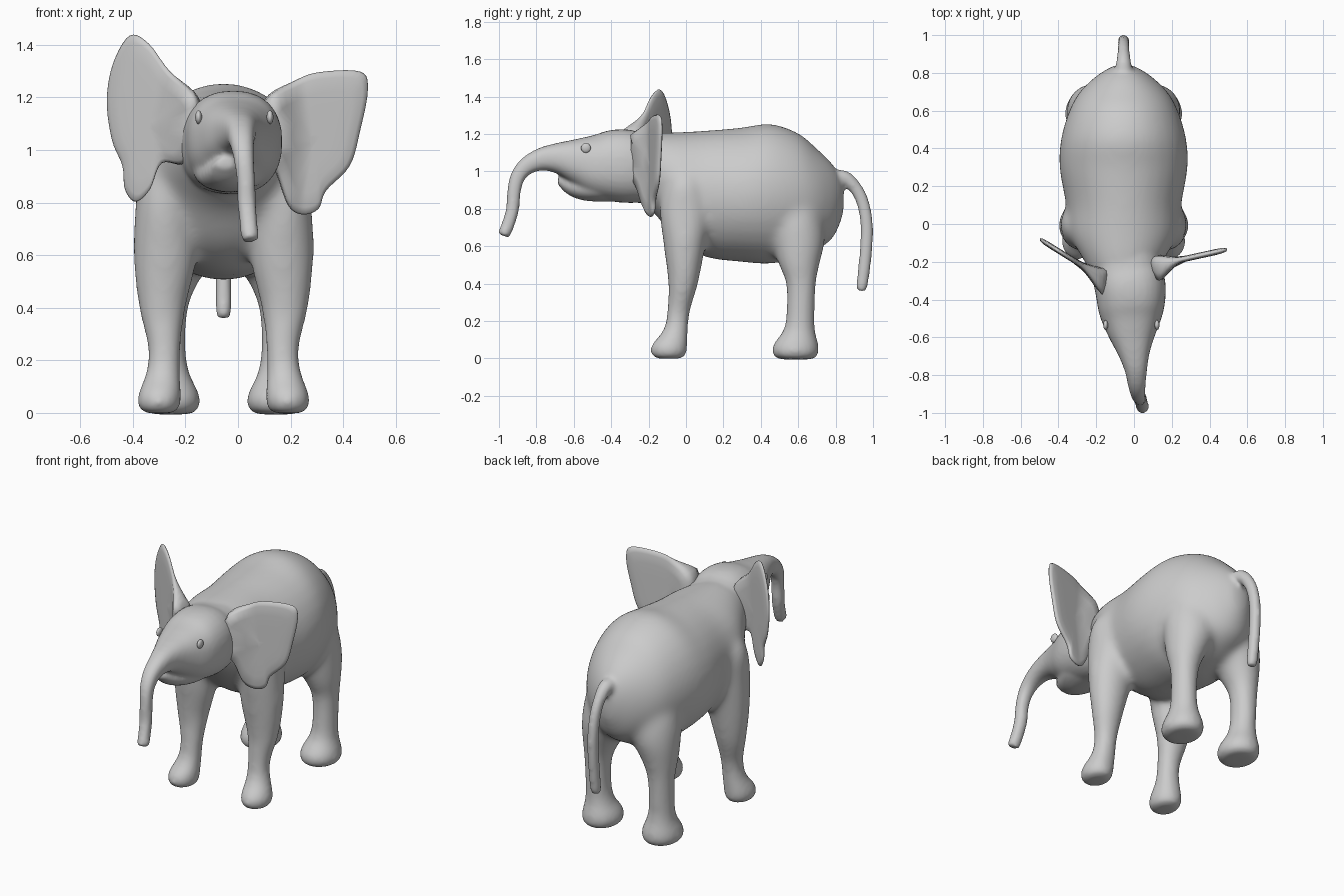
import bpy, bmesh
from math import sin, cos, pi, copysign
from mathutils import Vector

if "Cube" in bpy.data.objects:
    bpy.data.objects.remove(bpy.data.objects["Cube"])

CX = -0.055  # body centre line


def spline(pts, steps, closed=False):
    """Catmull-Rom sampling of points with any number of components."""
    n, out = len(pts), []
    for i in range(n if closed else n - 1):
        if closed:
            a, b, c, d = (pts[(i + k) % n] for k in (-1, 0, 1, 2))
        else:
            a, b, c, d = (pts[min(max(i + k, 0), n - 1)] for k in (-1, 0, 1, 2))
        for s in range(steps):
            t = s / steps
            out.append([0.5 * (2 * q + (r - p) * t + (2 * p - 5 * q + 4 * r - u) * t * t
                               + (3 * q - p - 3 * r + u) * t ** 3)
                        for p, q, r, u in zip(a, b, c, d)])
    if not closed:
        out.append(list(pts[-1]))
    return out


def skin_rings(bm, rings):
    """Bridge consecutive rings of points and cap both ends."""
    vs = [[bm.verts.new(p) for p in r] for r in rings]
    n = len(vs[0])
    for a, b in zip(vs, vs[1:]):
        for i in range(n):
            bm.faces.new((a[i], a[(i + 1) % n], b[(i + 1) % n], b[i]))
    bm.faces.new(vs[0][::-1])
    bm.faces.new(vs[-1])


def tube(bm, pts, axis=None, sides=32, power=1.0):
    """Loft through (x, y, z, half width, half depth); power < 1 squares the section."""
    def bend(v):
        return copysign(abs(v) ** power, v)
    path = spline(pts, 4)
    rings = []
    for i, (x, y, z, rx, rv) in enumerate(path):
        a, b = path[max(i - 1, 0)], path[min(i + 1, len(path) - 1)]
        t = Vector(axis) if axis else (Vector(b[:3]) - Vector(a[:3])).normalized()
        side = (Vector((1, 0, 0)) - t * t.x).normalized()
        up = side.cross(t)
        rings.append([Vector((x, y, z)) + side * rx * bend(cos(2 * pi * k / sides))
                      + up * rv * bend(sin(2 * pi * k / sides)) for k in range(sides)])
    skin_rings(bm, rings)


def finish(bm, name, recalc=True):
    if recalc:
        bmesh.ops.recalc_face_normals(bm, faces=bm.faces)
    me = bpy.data.meshes.new(name)
    bm.to_mesh(me)
    bm.free()
    me.shade_smooth()
    ob = bpy.data.objects.new(name, me)
    bpy.context.collection.objects.link(ob)
    return ob


def fuse(ob, voxel, iterations):
    """Merge overlapping volumes into one skin and soften the joins."""
    rm = ob.modifiers.new("Fuse", 'REMESH')
    rm.mode = 'VOXEL'
    rm.voxel_size = voxel
    rm.use_smooth_shade = True
    sm = ob.modifiers.new("Blend", 'SMOOTH')
    sm.factor = 0.5
    sm.iterations = iterations


bm = bmesh.new()

# torso: (y, z, half width, half height)
torso = [(-.30, 1.03, .15, .16), (-.17, .99, .225, .215), (-.05, .92, .29, .29),
         (.10, .88, .305, .338), (.30, .875, .34, .360), (.45, .88, .332, .375),
         (.60, .87, .288, .335), (.70, .85, .232, .272), (.78, .84, .15, .205),
         (.825, .85, .08, .13), (.845, .855, .04, .07)]
tube(bm, [(CX, y, z, w, h) for y, z, w, h in torso], axis=(0, 1, 0))

# legs: (offset from centre, y, z, half width, half depth)
front_leg = [(.11, .0, 1.08, .10, .08), (.18, -.005, .95, .14, .115),
             (.222, -.005, .80, .113, .138), (.222, -.008, .60, .123, .112),
             (.233, -.015, .40, .091, .081), (.225, -.04, .25, .065, .063),
             (.23, -.055, .15, .068, .069), (.243, -.088, .075, .084, .099),
             (.245, -.093, .025, .085, .100), (.245, -.09, -.002, .065, .08)]
hind_leg = [(.10, .57, .95, .14, .13), (.128, .583, .75, .165, .155), (.163, .60, .62, .138, .142),
            (.195, .605, .50, .102, .110), (.210, .615, .40, .077, .082),
            (.212, .612, .25, .070, .078), (.207, .605, .15, .079, .086),
            (.20, .587, .075, .109, .124), (.20, .585, .025, .114, .129),
            (.20, .588, -.006, .09, .103)]
for leg in (front_leg, hind_leg):
    for s in (-1, 1):
        tube(bm, [(CX + s * o, y, z, w, d) for o, y, z, w, d in leg], axis=(0, 0, 1))

# torso and legs are softened strongly first, then used as the base of the skin
base = finish(bm, "torso_and_legs_base")
fuse(base, 0.016, 20)
soft = bpy.data.meshes.new_from_object(base.evaluated_get(bpy.context.evaluated_depsgraph_get()))
bpy.data.objects.remove(base)
bm = bmesh.new()

# head running on into the trunk
tube(bm, [(-.05, -.06, 1.02, .19, .170), (-.045, -.14, 1.025, .182, .172),
          (-.035, -.25, 1.02, .187, .188), (-.018, -.35, 1.03, .187, .196),
          (-.015, -.47, 1.035, .17, .174), (-.01, -.58, 1.055, .128, .126),
          (0, -.68, 1.07, .086, .085), (.01, -.77, 1.065, .06, .062),
          (.015, -.85, 1.03, .047, .048), (.022, -.90, .97, .039, .04),
          (.03, -.92, .89, .035, .036), (.033, -.927, .80, .035, .035),
          (.04, -.948, .725, .034, .034), (.045, -.968, .675, .034, .034),
          (.046, -.975, .655, .030, .030)], power=.86)

# lower jaw
tube(bm, [(-.03, -.28, .93, .14, .09), (-.03, -.45, .915, .137, .077),
          (-.035, -.55, .907, .105, .062), (-.045, -.63, .922, .068, .047),
          (-.05, -.685, .95, .036, .022)], axis=(0, 1, 0))

# tail
tube(bm, [(CX, .74, .92, .07, .06), (CX, .83, .965, .045, .045), (CX, .895, .925, .034, .036),
          (CX, .943, .84, .031, .034), (CX, .966, .72, .031, .034), (CX, .964, .60, .031, .034),
          (CX, .95, .46, .031, .033), (CX, .94, .385, .030, .030), (CX, .938, .36, .022, .022)])

# join everything into one skin
bmesh.ops.recalc_face_normals(bm, faces=bm.faces)
bm.from_mesh(soft)
body = finish(bm, "body_with_legs_trunk_and_tail", recalc=False)
fuse(body, 0.011, 10)
bpy.data.meshes.remove(soft)


def ear(name, outline, root_x, root_y, slope):
    """Thin lens-edged flap, swept back with distance from its flared root."""
    pts = spline(outline, 5, closed=True)
    mx = sum(p[0] for p in pts) / len(pts)
    mz = sum(p[1] for p in pts) / len(pts)
    rings = []
    for scale, thick in ((.1, -1), (.4, -1), (.7, -1), (.9, -.85), (.98, -.5), (1, 0),
                         (.98, .5), (.9, .85), (.7, 1), (.4, 1), (.1, 1)):
        ring = []
        for px, pz in pts:
            x, z = mx + (px - mx) * scale, mz + (pz - mz) * scale
            d = abs(x - root_x)
            flare = .09 if thick < 0 else .04
            t = thick * (.016 + flare * max(0, 1 - d / .12) ** 1.5)
            ring.append((x, root_y + slope * d + t, z))
        rings.append(ring)
    bm = bmesh.new()
    skin_rings(bm, rings)
    return finish(bm, name)


# ears, each with its own outline (x, z)
ear("ear_left", [(-.412, 1.435), (-.475, 1.33), (-.499, 1.19), (-.48, 1.04), (-.44, .94),
                 (-.43, .85), (-.39, .803), (-.335, .85), (-.29, .95), (-.20, .95),
                 (-.14, 1.07), (-.15, 1.2), (-.26, 1.30), (-.34, 1.405)],
    -.17, -.285, .62)
ear("ear_right", [(.10, 1.19), (.217, 1.264), (.31, 1.296), (.465, 1.298), (.494, 1.23),
                  (.465, 1.075), (.425, .94), (.335, .845), (.305, .775), (.243, .755),
                  (.19, .79), (.145, .91), (.09, 1.03)],
    .13, -.215, .22)

# eyes
for name, x in (("eye_left", -.15), ("eye_right", .122)):
    bm = bmesh.new()
    bmesh.ops.create_uvsphere(bm, u_segments=20, v_segments=12, radius=.026)
    eye = finish(bm, name)
    eye.location = (x, -.535, 1.125)
    eye.scale = (.5, 1, 1)
